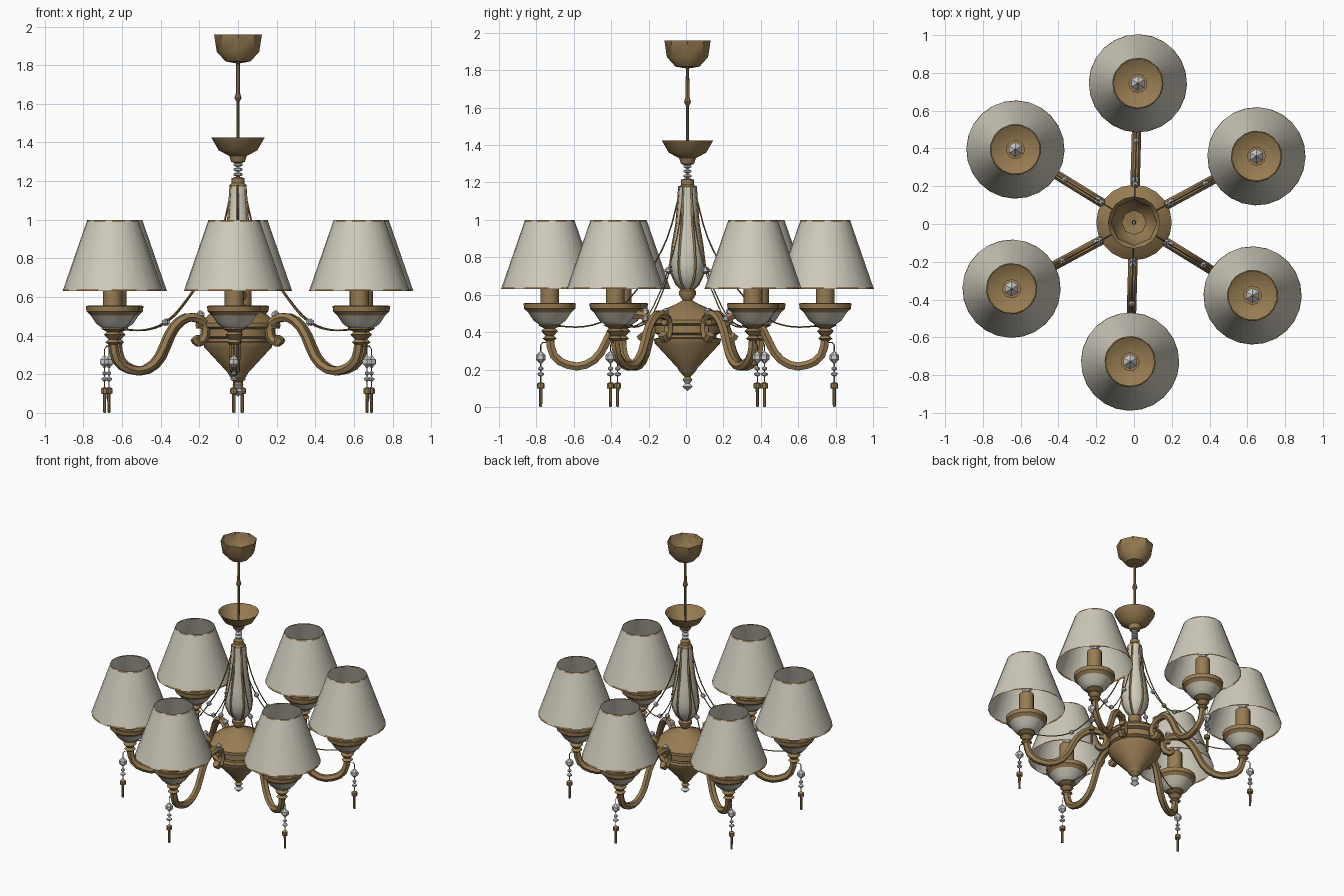
import bpy
import math
from mathutils import Vector

cube = bpy.data.objects.get("Cube")
if cube:
    bpy.data.objects.remove(cube, do_unlink=True)


def material(name, colour):
    mat = bpy.data.materials.new(name)
    mat.use_nodes = True
    mat.diffuse_color = (*colour, 1)
    shader = mat.node_tree.nodes["Principled BSDF"]
    shader.inputs["Base Color"].default_value = (*colour, 1)
    return mat


BRASS = material("antique brass", (.31, .2, .085))
CREAM = material("cream fabric", (.62, .59, .5))
GLASS = material("pale crystal", (.6, .61, .6))
HUB = Vector((0, .008, 0))
LAMP = .737   # distance of each lamp from the hub
DROP = .785   # distance of each pendant from the hub
ARM_COUNT = 6
FIRST_ARM = math.radians(-91.6)


def place(name, data, turn=0):
    ob = bpy.data.objects.new(name, data)
    bpy.context.collection.objects.link(ob)
    ob.location = HUB
    ob.rotation_euler.z = turn
    return ob


def place_on_arms(name, mesh):
    for k in range(ARM_COUNT):
        place(f"{name}_{k + 1}", mesh, FIRST_ARM + math.tau * k / ARM_COUNT)


def smooth(mesh):
    helper = place("shading_helper", mesh)
    bpy.ops.object.select_all(action='DESELECT')
    helper.select_set(True)
    bpy.context.view_layer.objects.active = helper
    bpy.ops.object.shade_smooth_by_angle(angle=math.radians(35))
    bpy.data.objects.remove(helper)
    return mesh


def lathe(name, profile, sides, mats, rule=None, offset=0):
    """Spin (radius, z) points about z; rule(row, column) picks a material."""
    verts, faces, slots = [], [], []
    for r, z in profile:
        for i in range(sides):
            a = math.tau * i / sides
            verts.append((offset + r * math.cos(a), r * math.sin(a), z))
    for row in range(len(profile) - 1):
        low, high = row * sides, (row + 1) * sides
        for i in range(sides):
            j = (i + 1) % sides
            faces.append((low + i, low + j, high + j, high + i))
            slots.append(int(rule(row, i)) if rule else 0)
    mesh = bpy.data.meshes.new(name)
    mesh.from_pydata(verts, [], faces)
    for mat in mats:
        mesh.materials.append(mat)
    mesh.polygons.foreach_set("material_index", slots)
    return smooth(mesh)


def tube(name, points, radius, detail=0, steps=2):
    """Round brass tube through (distance, z) points in the radial plane."""
    curve = bpy.data.curves.new(name, 'CURVE')
    curve.dimensions = '3D'
    curve.bevel_depth = radius
    curve.bevel_resolution = detail
    curve.resolution_u = steps
    curve.use_fill_caps = True
    spline = curve.splines.new('BEZIER')
    spline.bezier_points.add(len(points) - 1)
    for p, (x, z) in zip(spline.bezier_points, points):
        p.co = (x, 0, z)
        p.handle_left_type = p.handle_right_type = 'AUTO'
    helper = place(name, curve)
    graph = bpy.context.evaluated_depsgraph_get()
    graph.update()
    mesh = bpy.data.meshes.new_from_object(helper.evaluated_get(graph))
    bpy.data.objects.remove(helper)
    mesh.materials.clear()
    mesh.materials.append(BRASS)
    return smooth(mesh)


def bead(name, x, z, r, h):
    profile = [(r / 9, z - h), (r, z - h / 3), (r, z + h / 3), (r / 9, z + h)]
    return lathe(name, profile, 6, [GLASS], offset=x)


# Ceiling canopy, rod and upper cup
canopy = [(.01, 1.81), (.065, 1.82), (.11, 1.87), (.124, 1.96)]
place("ceiling_canopy", lathe("ceiling_canopy", canopy, 8, [BRASS]))
rod = [(.007, 1.3), (.008, 1.61), (.018, 1.63), (.01, 1.66), (.009, 1.82)]
place("hanging_rod", lathe("hanging_rod", rod, 8, [BRASS]))
cup = [(.01, 1.29), (.035, 1.3), (.045, 1.33), (.1, 1.36), (.138, 1.425)]
place("upper_cup", lathe("upper_cup", cup, 16, [BRASS]))
for k in range(3):
    place(f"column_crystal_{k + 1}",
          bead("column_crystal", 0, 1.235 + k * .025, .024, .013))

# Vase column with its cap and ribs
vase = [(.03, .63), (.06, .66), (.083, .71), (.09, .77),
        (.078, .87), (.058, .98), (.043, 1.18)]
place("vase_body", lathe("vase_body", vase, 18, [CREAM]))
cap = [(.048, 1.175), (.034, 1.19), (.034, 1.215), (.002, 1.225)]
place("vase_cap", lathe("vase_cap", cap, 12, [BRASS]))
place_on_arms("vase_rib", tube("vase_rib", vase, .007, steps=1))

# Hub: lower cone, grooved band, dome and stem
hub = [(.04, .185), (.055, .21), (.175, .34), (.18, .365),
       (.155, .37), (.155, .385), (.175, .395), (.175, .435),
       (.2, .445), (.2, .465), (.15, .51), (.06, .55),
       (.026, .57), (.045, .6), (.045, .62), (.03, .63)]
place("hub_body", lathe("hub_body", hub, 20, [BRASS]))
finial = [(.002, .085), (.03, .11), (.014, .125), (.028, .145),
          (.016, .16), (.04, .185)]
place("bottom_finial", lathe("bottom_finial", finial, 10, [GLASS, BRASS],
                             lambda row, i: row > 2))

# Scrolled arms
scroll = [(LAMP, .37), (.715, .275), (.64, .225), (.545, .225),
          (.465, .29), (.41, .4), (.345, .475), (.27, .495),
          (.205, .465), (.195, .4), (.235, .365), (.255, .39)]
place_on_arms("arm", tube("arm", scroll, .025, detail=1))
bracket = [(.15, .45), (.24, .455)]
place_on_arms("arm_bracket", tube("arm_bracket", bracket, .02, detail=1))
place_on_arms("arm_crystal", bead("arm_crystal", .225, .51, .02, .02))

# Lamp holders: neck, dish, candle and bulb
neck = [(.002, .34), (.038, .365), (.022, .38), (.045, .405),
        (.03, .42), (.06, .435), (.055, .445)]
place_on_arms("lamp_neck", lathe("lamp_neck", neck, 12, [BRASS], offset=LAMP))
dish = [(.055, .44), (.085, .46), (.115, .505), (.137, .525),
        (.14, .553), (.13, .555), (.085, .53), (.045, .525)]
place_on_arms("lamp_dish", lathe("lamp_dish", dish, 16, [CREAM, BRASS],
                                 lambda row, i: row > 1, LAMP))
candle = [(.05, .525), (.05, .735), (.002, .74)]
place_on_arms("candle_tube",
              lathe("candle_tube", candle, 12, [BRASS], offset=LAMP))
place_on_arms("bulb", bead("bulb", LAMP, .8, .04, .065))

# Shades with a broken trim along both rims
shade = [(.26, .63), (.256, .642), (.136, .988), (.132, 1)]
place_on_arms("lamp_shade", lathe("lamp_shade", shade, 24, [CREAM, BRASS],
                                  lambda row, i: row != 1 and i % 3, LAMP))

# Bead swags from the vase to the lamps
swag = [(.045, 1.13), (.11, .9), (.2, .73), (.31, .58),
        (.43, .47), (.55, .43), (.69, .432)]
place_on_arms("swag_chain", tube("swag_chain", swag, .004, steps=3))
for x, z in swag[2:5:2]:
    place_on_arms("swag_bead", bead("swag_bead", x, z, .017, .019))

# Pendants: hook, crystals and drop
hook = [(LAMP, .345), (.775, .345), (DROP, .33), (DROP, .11)]
place_on_arms("pendant_hook", tube("pendant_hook", hook, .003, steps=1))
for z, r, h in ((.265, .026, .034), (.205, .014, .013), (.175, .018, .013)):
    place_on_arms("pendant_crystal", bead("pendant_crystal", DROP, z, r, h))
drop = [(.002, 0), (.008, .002), (.009, .098), (.02, .1),
        (.02, .125), (.002, .135)]
place_on_arms("pendant_drop",
              lathe("pendant_drop", drop, 8, [BRASS], offset=DROP))
